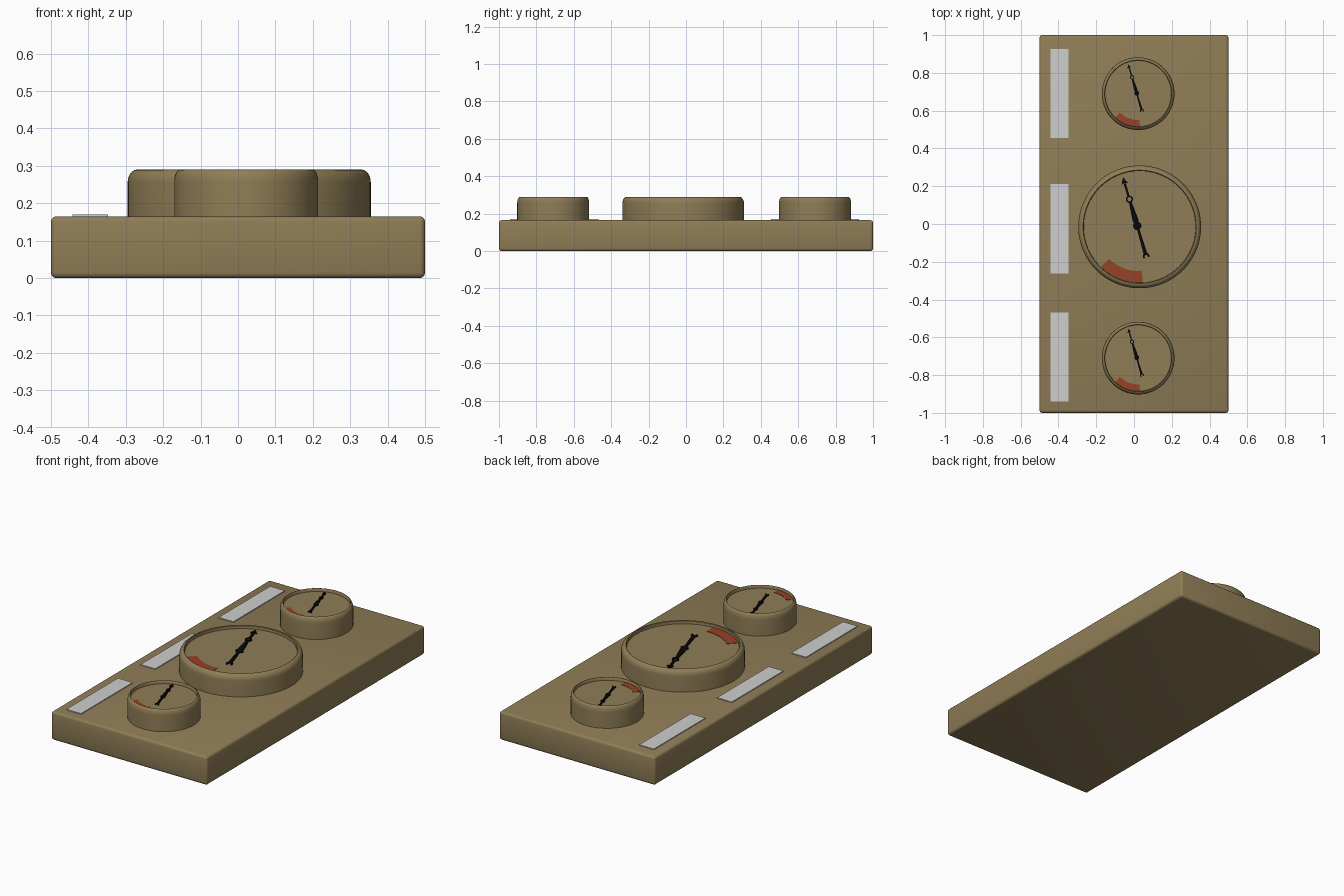
import bpy, bmesh, math
from mathutils import Vector

if "Cube" in bpy.data.objects:
    bpy.data.objects.remove(bpy.data.objects["Cube"])


def material(name, rgb):
    m = bpy.data.materials.new(name)
    m.diffuse_color = (*rgb, 1)
    m.use_nodes = True
    m.node_tree.nodes["Principled BSDF"].inputs["Base Color"].default_value = m.diffuse_color
    return m


BROWN = material("olive_brown", (0.275, 0.205, 0.093))
RED = material("rust_red", (0.305, 0.054, 0.018))
BLACK = material("black", (0.002, 0.002, 0.002))
WHITE = material("label_grey", (0.62, 0.62, 0.62))


def finish(name, bm, mat, smooth=False):
    bmesh.ops.recalc_face_normals(bm, faces=bm.faces)
    me = bpy.data.meshes.new(name)
    bm.to_mesh(me)
    bm.free()
    ob = bpy.data.objects.new(name, me)
    bpy.context.collection.objects.link(ob)
    me.materials.append(mat)
    if smooth:
        bpy.ops.object.select_all(action='DESELECT')
        ob.select_set(True)
        bpy.context.view_layer.objects.active = ob
        bpy.ops.object.shade_smooth_by_angle(angle=math.radians(40))
    return ob


def box(name, lo, hi, mat, bevel=0):
    bm = bmesh.new()
    bmesh.ops.create_cube(bm, size=1)
    for v in bm.verts:
        v.co = [l + (h - l) * (c + 0.5) for l, h, c in zip(lo, hi, v.co)]
    if bevel:
        bmesh.ops.bevel(bm, geom=bm.edges[:], offset=bevel, segments=3,
                        profile=0.5, affect='EDGES')
    return finish(name, bm, mat, smooth=bevel > 0)


def prisms(name, outlines, z0, z1, mat):
    """Extrude flat outlines between two heights as one object."""
    bm = bmesh.new()
    for pts in outlines:
        low = [bm.verts.new((p[0], p[1], z0)) for p in pts]
        top = [bm.verts.new((p[0], p[1], z1)) for p in pts]
        bm.faces.new(low[::-1])
        bm.faces.new(top)
        for i in range(len(pts)):
            j = (i + 1) % len(pts)
            bm.faces.new((low[i], low[j], top[j], top[i]))
    return finish(name, bm, mat)


def sector(cx, cy, r0, r1, a0, a1, n=16):
    """Outline of a piece of a ring, angles in degrees."""
    angs = [math.radians(a0 + (a1 - a0) * i / n) for i in range(n + 1)]
    arc = lambda r, aa: [(cx + r * math.cos(a), cy + r * math.sin(a)) for a in aa]
    return arc(r1, angs) + arc(r0, angs[::-1])


TOP, DIAL, BASE = 0.29, 0.272, 0.165


def gauge(name, cx, cy, k):
    # housing: turned profile with rounded rim and sunken dial
    prof = [(0.325, BASE - 0.02), (0.325, 0.256)]
    for i in range(1, 7):
        a = math.radians(15 * i)
        prof.append((0.300 + 0.025 * math.cos(a), 0.256 + 0.034 * math.sin(a)))
    prof += [(0.297, 0.288), (0.296, DIAL)]
    n = 96
    bm = bmesh.new()
    rings = [[bm.verts.new((cx + k * r * math.cos(math.tau * i / n),
                            cy + k * r * math.sin(math.tau * i / n), z))
              for i in range(n)] for r, z in prof]
    for a, b in zip(rings, rings[1:]):
        for i in range(n):
            j = (i + 1) % n
            bm.faces.new((a[i], a[j], b[j], b[i]))
    bm.faces.new(rings[-1])
    bm.faces.new(rings[0][::-1])
    finish(name + "_housing", bm, BROWN, smooth=True)

    # red danger zone on the dial
    prisms(name + "_red_zone", [sector(cx, cy, 0.235 * k, 0.295 * k, 226, 273)],
           DIAL - 0.002, DIAL + 0.002, RED)

    # needle, drawn along its own axis then turned into place
    tip, tail, eye = 0.268, -0.168, 0.147
    shapes = [
        [(0.016, 0.03), (0.0, -0.02), (-0.016, 0.03), (-0.007, eye - 0.014), (0.007, eye - 0.014)],
        [(-0.006, eye + 0.014), (0.006, eye + 0.014), (0.006, 0.235), (-0.006, 0.235)],
        [(-0.018, 0.232), (0.0, 0.238), (0.018, 0.232), (0.0, tip)],
        [(-0.006, 0.0), (-0.010, tail + 0.012), (0.010, tail + 0.012), (0.006, 0.0)],
        sector(0, 0, 0.0005, 0.022, 0, 180), sector(0, 0, 0.0005, 0.022, 180, 360),
        sector(0, eye, 0.011, 0.019, 0, 180), sector(0, eye, 0.011, 0.019, 180, 360),
        sector(0, tail, 0.008, 0.018, -30, 210),
    ]
    d = Vector((-0.075, 0.255)).normalized()
    hx, hy = cx - 0.013 * k, cy + 0.005 * k
    placed = [[(hx + k * (x * d.y + y * d.x), hy + k * (y * d.y - x * d.x))
               for x, y in s] for s in shapes]
    prisms(name + "_needle", placed, DIAL - 0.001, DIAL + 0.007, BLACK)


# base block
box("base_block", (-0.5, -1, 0), (0.5, 1, BASE), BROWN, bevel=0.014)

# three gauges
gauge("large_gauge", 0.03, -0.015, 1.0)
gauge("rear_gauge", 0.022, 0.69, 0.592)
gauge("front_gauge", 0.022, -0.71, 0.592)

# blank label plates
for name, y in (("rear", 0.69), ("middle", -0.025), ("front", -0.705)):
    box(name + "_label_plate", (-0.442, y - 0.236, BASE - 0.002),
        (-0.348, y + 0.236, BASE + 0.005), WHITE)
